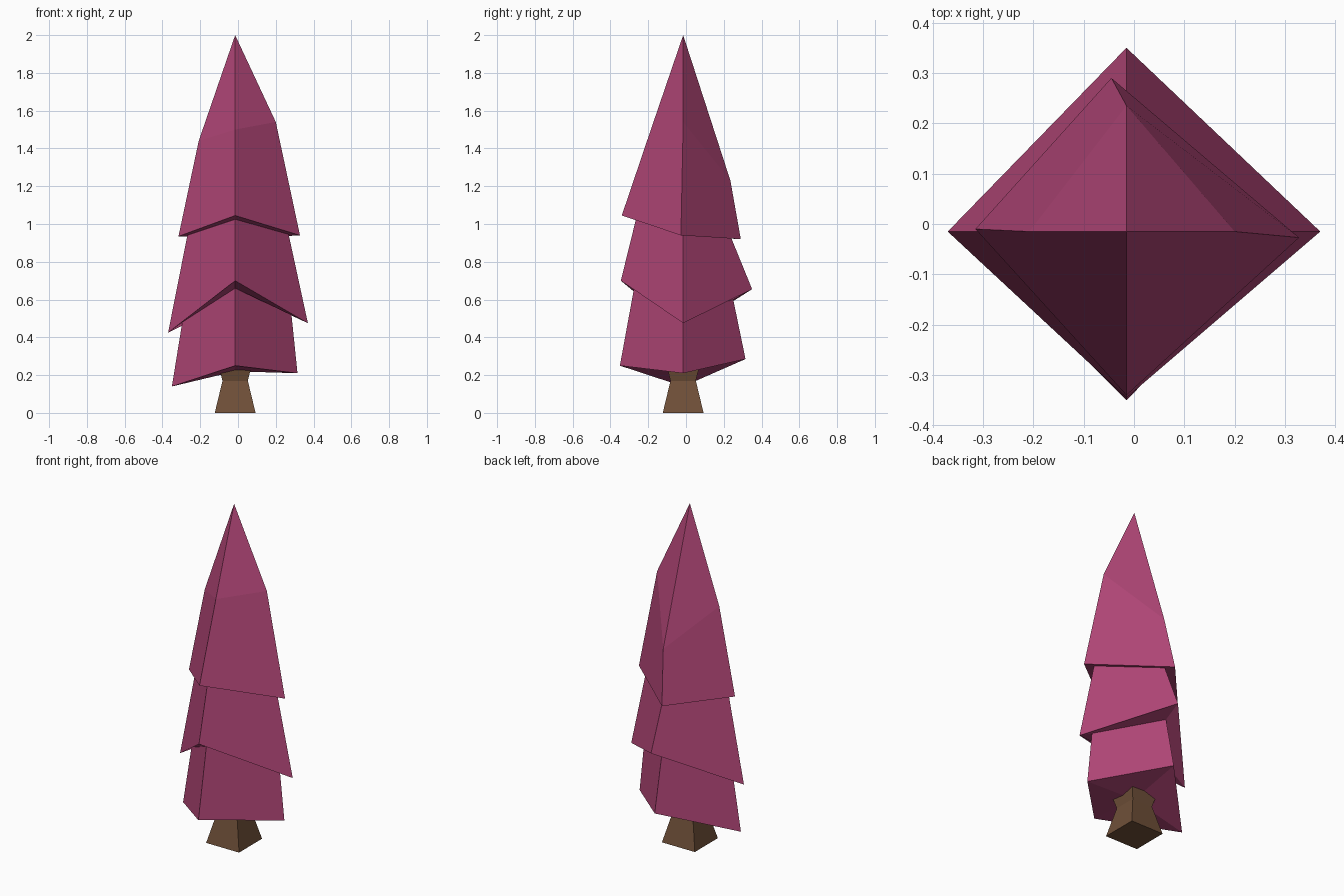
import bpy, bmesh

if "Cube" in bpy.data.objects:
    bpy.data.objects.remove(bpy.data.objects["Cube"])

C = -0.015  # trunk axis offset in x and y


def material(name, rgb):
    m = bpy.data.materials.new(name)
    m.diffuse_color = (*rgb, 1)
    m.use_nodes = True
    m.node_tree.nodes["Principled BSDF"].inputs["Base Color"].default_value = m.diffuse_color
    return m


def lofted(name, rings, mat, apex=None, base=None):
    """Skin a stack of four-cornered rings, closing each end."""
    bm = bmesh.new()
    loops = [[bm.verts.new(p) for p in ring] for ring in rings]
    for low, high in zip(loops, loops[1:]):
        for i in range(4):
            j = (i + 1) % 4
            bm.faces.new((low[i], low[j], high[j], high[i]))
    for loop, tip in ((loops[0], base), (loops[-1], apex)):
        if tip is None:
            bm.faces.new(loop)
        else:
            t = bm.verts.new(tip)
            for i in range(4):
                bm.faces.new((loop[i], loop[(i + 1) % 4], t))
    bmesh.ops.recalc_face_normals(bm, faces=bm.faces)
    me = bpy.data.meshes.new(name)
    bm.to_mesh(me)
    bm.free()
    me.materials.append(mat)
    ob = bpy.data.objects.new(name, me)
    bpy.context.collection.objects.link(ob)
    return ob


def diamond(front, right, back, left, back_x=C, side_y=(C, C)):
    """Ring from (outward position, height) of each corner."""
    return [(C, front[0], front[1]), (right[0], side_y[0], right[1]),
            (back_x, back[0], back[1]), (left[0], side_y[1], left[1])]


def square(half, z):
    return [(C + sx * half, C + sy * half, z)
            for sx, sy in ((-1, -1), (1, -1), (1, 1), (-1, 1))]


# Foliage: three overlapping tiers with uneven hems
foliage = [
    diamond((-0.35, 0.25), (0.315, 0.21), (0.315, 0.285), (-0.35, 0.14)),
    diamond((-0.275, 0.66), (0.283, 0.52), (0.25, 0.60), (-0.295, 0.48)),
    diamond((-0.345, 0.70), (0.37, 0.475), (0.35, 0.655), (-0.37, 0.425)),
    diamond((-0.265, 1.025), (0.268, 0.945), (0.24, 0.925), (-0.268, 0.94)),
    diamond((-0.34, 1.045), (0.328, 0.94), (0.29, 0.92), (-0.315, 0.935),
            -0.045, (-0.027, -0.01)),
    diamond((-0.186, 1.50), (0.20, 1.54), (0.235, 1.23), (-0.208, 1.44)),
]
lofted("foliage", foliage, material("plum_leaves", (0.43, 0.06, 0.18)),
       apex=(C, C, 2.0), base=(C, C, 0.22))

# Trunk: pinched square post
lofted("trunk", [square(0.108, 0), square(0.067, 0.17), square(0.09, 0.26)],
       material("brown_bark", (0.16, 0.08, 0.04)))
